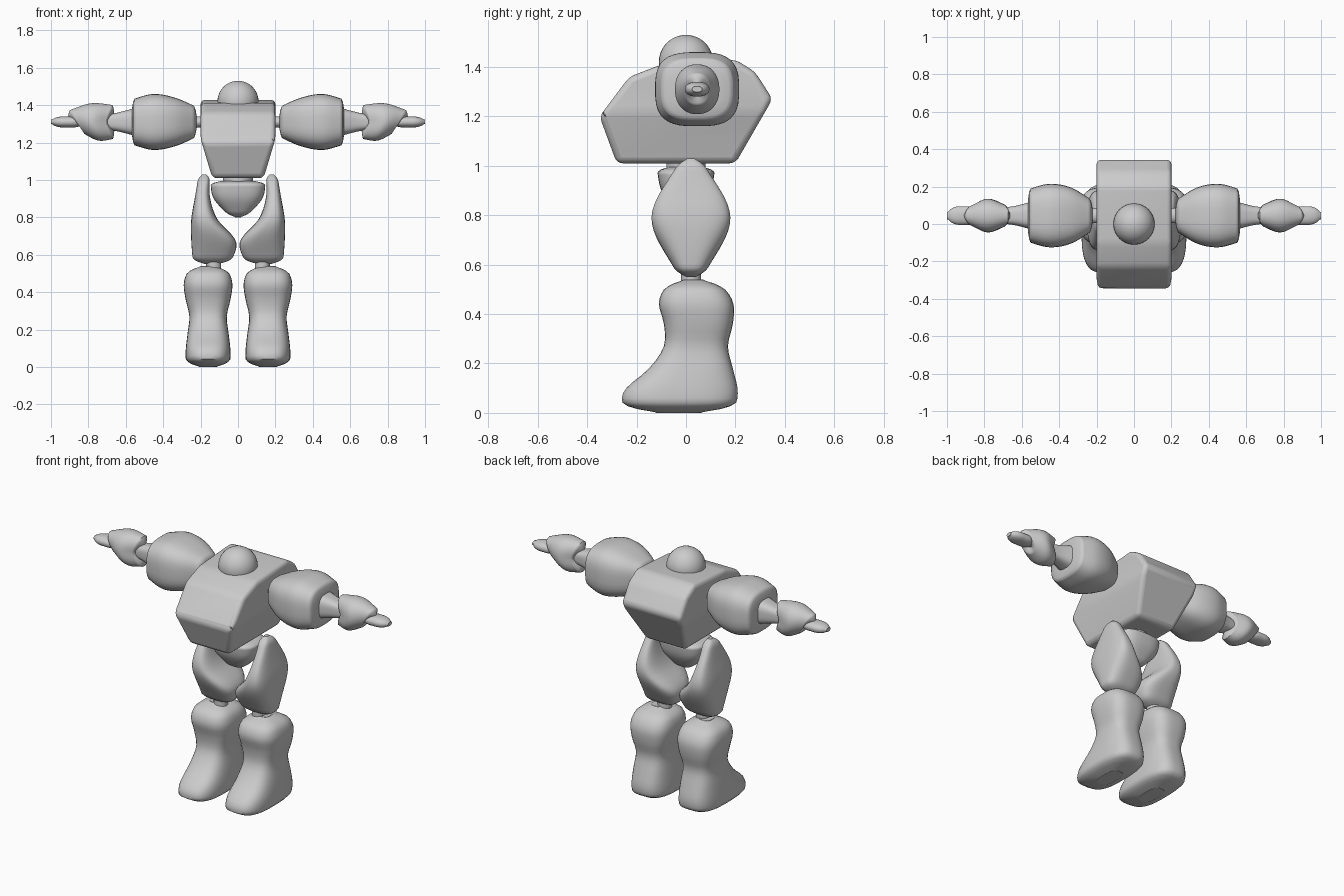
import bpy, bmesh, math

cube = bpy.data.objects.get("Cube")
if cube:
    bpy.data.objects.remove(cube, do_unlink=True)

grey = bpy.data.materials.new("plain grey")
grey.use_nodes = True
colour = (.6, .6, .6, 1)
grey.diffuse_color = colour
grey.node_tree.nodes["Principled BSDF"].inputs["Base Color"].default_value = colour


def finish(name, bm, bevel=None):
    """Turn a bmesh into a smooth shaded grey object."""
    bmesh.ops.recalc_face_normals(bm, faces=bm.faces)
    mesh = bpy.data.meshes.new(name)
    bm.to_mesh(mesh)
    bm.free()
    mesh.materials.append(grey)
    obj = bpy.data.objects.new(name, mesh)
    bpy.context.collection.objects.link(obj)
    bpy.ops.object.select_all(action='DESELECT')
    obj.select_set(True)
    bpy.context.view_layer.objects.active = obj
    if bevel:
        modifier = obj.modifiers.new("soft edges", 'BEVEL')
        modifier.width = bevel
        modifier.segments = 4
        modifier.limit_method = 'ANGLE'
        modifier.angle_limit = math.radians(15)
    bpy.ops.object.shade_smooth_by_angle(angle=math.radians(50))


def curve(values, t):
    """Smooth value at t along evenly spaced values; a single number is constant."""
    if not isinstance(values, tuple):
        return values
    last = len(values) - 1
    i = min(int(t * last), last - 1)
    f = t * last - i
    b, c = values[i], values[i + 1]
    a = values[i - 1] if i > 0 else b + b - c
    d = values[i + 2] if i + 2 <= last else c + c - b
    slope_in, slope_out = (c - a) / 2, (d - b) / 2
    rise = c - b
    return (b + slope_in * f + (3 * rise - 2 * slope_in - slope_out) * f ** 2
            + (slope_in + slope_out - 2 * rise) * f ** 3)


def end_rounding(t, reach):
    """Shrink the cross-section close to both ends of a part."""
    near = min(t, 1 - t)
    if near >= reach:
        return 1
    return max(.4, math.sqrt(1 - (1 - near / reach) ** 2))


def loft(name, axis, start, end, mid_a, half_a, mid_b, half_b, side=1, power=3,
         reach=0, lean=0, notch=0, hollow=None, steps=28, count=36):
    """Rounded box sections along an axis, with width and depth given as curves.
    lean tilts the first end, notch cuts a V in the last end, hollow dents it."""
    bm = bmesh.new()
    rings = []
    for step in range(steps + 1):
        t = (1 - math.cos(math.pi * step / steps)) / 2
        scale = end_rounding(t, reach)
        ring = []
        for k in range(count):
            angle = math.tau * (k + .5) / count
            u, v = (math.copysign(abs(f) ** (2 / power), f)
                    for f in (math.cos(angle), math.sin(angle)))
            a = curve(mid_a, t) + u * scale * curve(half_a, t)
            b = curve(mid_b, t) + v * scale * curve(half_b, t)
            along = start + (end - start) * t + lean * (1 - t) * v - notch * t * abs(v)
            x, y, z = (along, a, b) if axis == 'X' else (a, b, along)
            ring.append(bm.verts.new((x * side, y, z)))
        rings.append(ring)
    for low, high in zip(rings, rings[1:]):
        for k in range(count):
            j = (k + 1) % count
            bm.faces.new((low[k], low[j], high[j], high[k]))
    bm.faces.new(rings[0])
    cap = bm.faces.new(rings[-1])
    if hollow:
        bmesh.ops.recalc_face_normals(bm, faces=bm.faces)
        bmesh.ops.inset_individual(bm, faces=[cap], thickness=hollow, depth=-hollow)
    finish(name, bm)


# Torso: side outline pulled across, narrowed below the chest line, edges softened
outline = [(-.35, 1.2), (-.23, 1.36), (-.1, 1.41), (.2, 1.43),
           (.28, 1.38), (.35, 1.27), (.2, 1.01), (-.28, 1.01)]
chest_line = 1.22
bm = bmesh.new()
slab = bm.faces.new([bm.verts.new((-.2, y, z)) for y, z in outline])
pulled = bmesh.ops.extrude_face_region(bm, geom=[slab], use_keep_orig=True)
for v in pulled["geom"]:
    if isinstance(v, bmesh.types.BMVert):
        v.co.x = .2
bmesh.ops.bisect_plane(bm, geom=bm.verts[:] + bm.edges[:] + bm.faces[:],
                       plane_co=(0, 0, chest_line), plane_no=(0, 0, 1))
for v in bm.verts:
    v.co.x *= 1 - 1.5 * max(0, chest_line - v.co.z)
finish("torso", bm, bevel=.05)

# Head
bm = bmesh.new()
bmesh.ops.create_uvsphere(bm, u_segments=32, v_segments=20, radius=.11)
for v in bm.verts:
    v.co.z += 1.42
finish("head", bm)

# Waist and pelvis
loft("waist", 'Z', .95, 1.03, 0, .08, 0, .08, power=2)
loft("pelvis", 'Z', .8, 1, 0, (.04, .13, .15), 0, (.04, .1, .12), reach=.15)

arm_y, arm_z = .045, 1.31
for side, label in ((1, "left_"), (-1, "right_")):
    # Leg: thigh with a slim raised hip, knee, and boot with a long toe
    loft(label + "thigh", 'Z', .55, 1.03,
         mid_a=(.14, .13, .18, .19, .18), half_a=(.1, .12, .07, .04, .03),
         mid_b=.02, half_b=(.05, .16, .04), side=side, reach=.08)
    loft(label + "knee", 'Z', .5, .6, .13, .04, .02, .04, side=side, power=2)
    loft(label + "boot", 'Z', 0, .54,
         mid_a=.16, half_a=(.12, .12, .11, .1, .12, .13, .1),
         mid_b=(-.03, -.02, .02, .04, .05, .04, .03),
         half_b=(.23, .23, .17, .13, .14, .15, .1), side=side, reach=.09)

    # Arm: shoulder joint, swollen upper arm and tapering forearm
    loft(label + "shoulder_joint", 'X', .15, .27, arm_y, .04, arm_z, .03,
         side=side, power=2)
    loft(label + "upper_arm", 'X', .22, .57,
         mid_a=arm_y, half_a=(.08, .15, .17, .14),
         mid_b=arm_z, half_b=(.08, .13, .15, .12),
         side=side, reach=.05, hollow=.02)
    loft(label + "forearm", 'X', .53, .76, arm_y, (.08, .05, .04),
         arm_z, (.08, .05, .03), side=side)

    # Gauntlet with a notched hollow opening, then the hand
    loft(label + "gauntlet", 'X', .87, .7,
         mid_a=arm_y, half_a=(.05, .09, .06), mid_b=arm_z, half_b=(.06, .1, .09),
         side=side, power=2.2, reach=.05, lean=.04, notch=.04, hollow=.02)
    loft(label + "hand", 'X', .82, 1, arm_y, .05, arm_z, .03,
         side=side, power=2.2, reach=.4)
